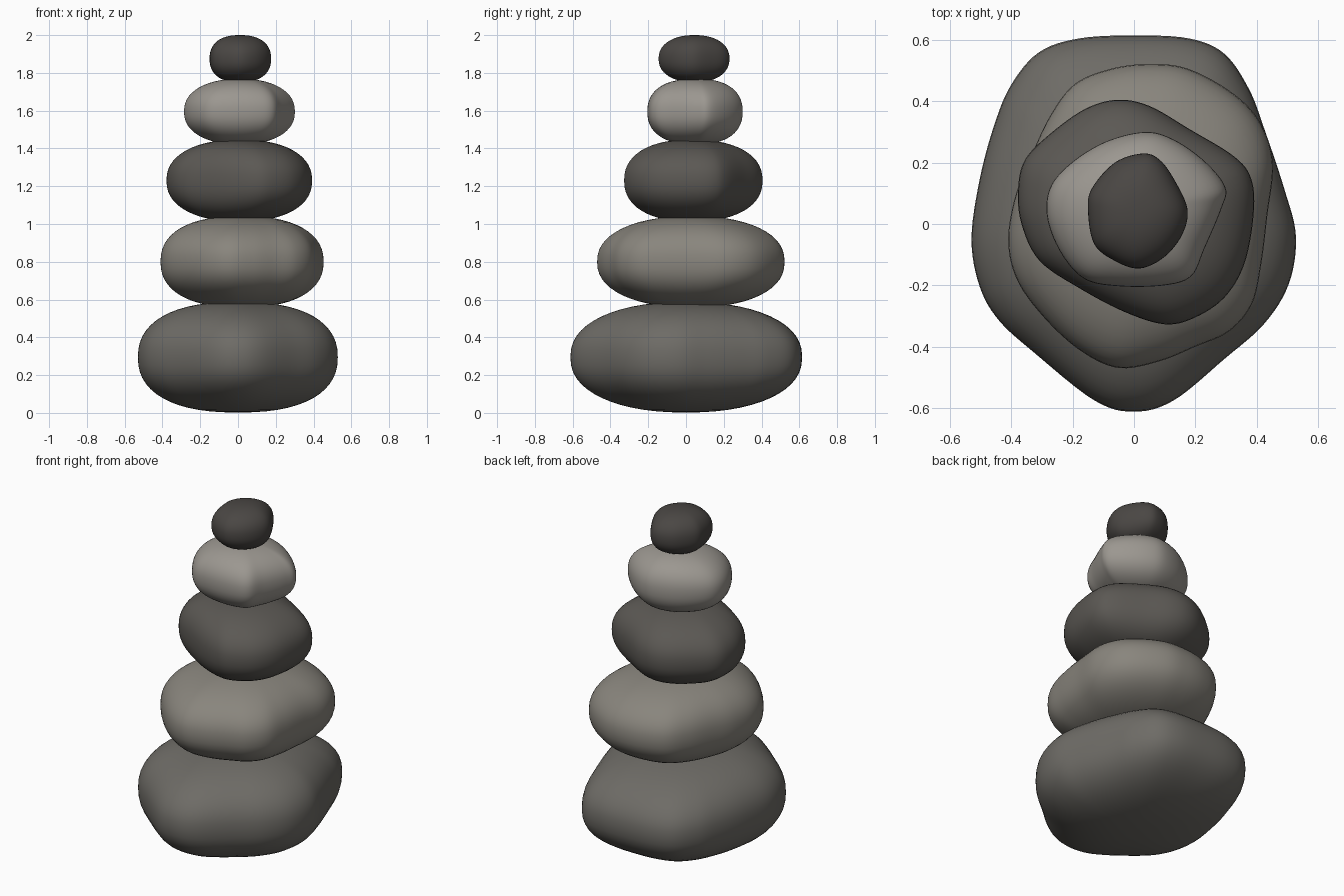
import bpy, bmesh, math
from mathutils import Vector

if "Cube" in bpy.data.objects:
    bpy.data.objects.remove(bpy.data.objects["Cube"])

STEPS, RINGS, POWER = 6, 28, 2.3


def smooth_loop(pts):
    """Closed Catmull-Rom curve through the outline points."""
    p = [Vector(q) for q in pts]
    n, out = len(p), []
    for i in range(n):
        a, b, c, d = p[i - 1], p[i], p[(i + 1) % n], p[(i + 2) % n]
        for k in range(STEPS):
            t = k / STEPS
            out.append(0.5 * (2 * b + (c - a) * t + (2 * a - 5 * b + 4 * c - d) * t * t
                              + (3 * b - a - 3 * c + d) * t ** 3))
    return out


def stone(name, shade, z, half_height, centre, outline):
    """Pebble: plan outline at the waist, rounding off towards both poles."""
    c = Vector(centre)
    rim = [q - c for q in smooth_loop(outline)]
    mean = sum(v.length for v in rim) / len(rim)
    bm = bmesh.new()
    rings = []
    for j in range(1, RINGS):
        a = math.pi * j / RINGS - math.pi / 2
        s = abs(math.cos(a)) ** (2 / POWER)
        h = math.copysign(abs(math.sin(a)) ** (2 / POWER), a) * half_height
        ring = []
        for v in rim:
            r = s * (mean + (v.length - mean) * s)
            q = c + v.normalized() * r
            ring.append(bm.verts.new((q.x, q.y, z + h)))
        rings.append(ring)
    n = len(rim)
    for lo, hi in zip(rings, rings[1:]):
        for i in range(n):
            k = (i + 1) % n
            bm.faces.new((lo[i], lo[k], hi[k], hi[i]))
    for ring, h in ((rings[0], -half_height), (rings[-1], half_height)):
        pole = bm.verts.new((c.x, c.y, z + h))
        for i in range(n):
            bm.faces.new((ring[i], ring[(i + 1) % n], pole))
    bmesh.ops.recalc_face_normals(bm, faces=bm.faces)
    for f in bm.faces:
        f.smooth = True
    me = bpy.data.meshes.new(name)
    bm.to_mesh(me)
    bm.free()
    mat = bpy.data.materials.new(name + "_grey")
    mat.diffuse_color = (*shade, 1)
    mat.use_nodes = True
    mat.node_tree.nodes["Principled BSDF"].inputs["Base Color"].default_value = mat.diffuse_color
    me.materials.append(mat)
    bpy.context.collection.objects.link(bpy.data.objects.new(name, me))


# Base stone
stone("base_stone", (0.155, 0.148, 0.133), 0.295, 0.293, (0, 0), [
    (0, .615), (-.18, .605), (-.31, .56), (-.4, .455), (-.455, .325), (-.503, .147),
    (-.53, -.05), (-.503, -.205), (-.44, -.315), (-.325, -.42), (-.13, -.575), (0, -.612),
    (.13, -.575), (.295, -.44), (.425, -.325), (.505, -.195), (.528, -.04), (.49, .115),
    (.425, .31), (.375, .44), (.295, .555), (.18, .605)])

# Second stone
stone("second_stone", (0.25, 0.235, 0.205), 0.80, 0.242, (.02, .03), [
    (.05, .522), (-.08, .505), (-.195, .455), (-.275, .35), (-.34, .21), (-.39, .08),
    (-.41, -.065), (-.375, -.195), (-.275, -.325), (-.16, -.423), (-.045, -.47),
    (.085, -.447), (.2, -.4), (.31, -.35), (.385, -.26), (.415, -.13), (.435, .03),
    (.453, .195), (.415, .325), (.327, .423), (.18, .505)])

# Middle stone
stone("middle_stone", (0.105, 0.098, 0.088), 1.23, 0.217, (.01, .03), [
    (-.055, .405), (-.16, .375), (-.275, .293), (-.355, .21), (-.378, .115), (-.367, 0),
    (-.308, -.12), (-.177, -.21), (-.03, -.287), (.1, -.327), (.197, -.306),
    (.295, -.24), (.36, -.13), (.39, .03), (.383, .145), (.327, .22), (.18, .31), (.05, .385)])

# Fourth stone
stone("fourth_stone", (0.33, 0.31, 0.28), 1.595, 0.174, (.01, .05), [
    (.035, .3), (-.096, .267), (-.21, .195), (-.275, .115), (-.282, .015), (-.236, -.098),
    (-.16, -.18), (-.048, -.203), (.1, -.2), (.187, -.17), (.23, -.08), (.285, .05),
    (.298, .12), (.23, .205), (.13, .275)])

# Top stone
stone("top_stone", (0.068, 0.062, 0.057), 1.875, 0.125, (.01, .045), [
    (.028, .23), (-.063, .2), (-.138, .115), (-.15, .042), (-.13, -.065), (-.063, -.12),
    (.018, -.145), (.1, -.107), (.158, -.033), (.174, .05), (.13, .147), (.083, .21)])
